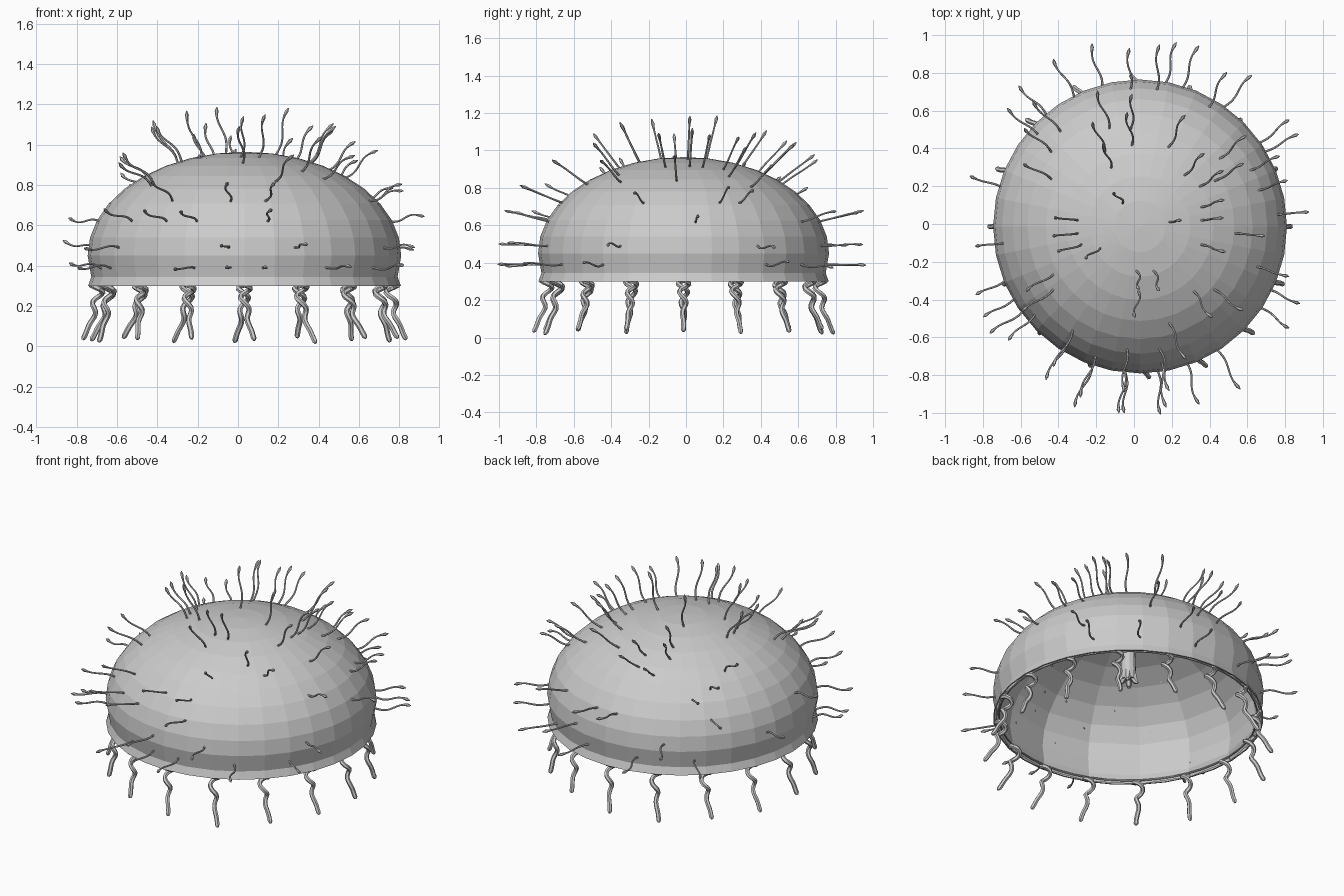
import bpy, bmesh, math, random
from mathutils import Vector

if "Cube" in bpy.data.objects:
    bpy.data.objects.remove(bpy.data.objects["Cube"])

random.seed(4)
CX, CY, CZ = 0.032, -0.013, 0.45     # centre of the bell dome
R, H = 0.778, 0.515                  # dome radius and height


def material(name, v):
    m = bpy.data.materials.new(name)
    m.diffuse_color = (v, v, v, 1)
    m.use_nodes = True
    m.node_tree.nodes["Principled BSDF"].inputs["Base Color"].default_value = m.diffuse_color
    return m


grey = material("grey", 0.6)


def lathe(name, profile, sides, flip=False):
    """Revolve (radius, z) points around the bell axis."""
    bm = bmesh.new()
    rings = []
    for r, z in profile:
        if r < 1e-4:
            rings.append([bm.verts.new((CX, CY, z))] * sides)
        else:
            rings.append([bm.verts.new((CX + r * math.cos(2 * math.pi * i / sides),
                                        CY + r * math.sin(2 * math.pi * i / sides), z))
                          for i in range(sides)])
    for a, b in zip(rings, rings[1:]):
        for i in range(sides):
            j = (i + 1) % sides
            quad = list(dict.fromkeys([a[i], a[j], b[j], b[i]]))
            bm.faces.new(quad[::-1] if flip else quad)
    me = bpy.data.meshes.new(name)
    bm.to_mesh(me)
    bm.free()
    me.materials.append(grey)
    ob = bpy.data.objects.new(name, me)
    bpy.context.collection.objects.link(ob)
    return ob


def tubes(name, paths, radius, resolution=1):
    """Bevelled curve through each path of (point, thickness), turned into a mesh."""
    cu = bpy.data.curves.new(name, 'CURVE')
    cu.dimensions = '3D'
    cu.bevel_depth = radius
    cu.bevel_resolution = resolution
    cu.use_fill_caps = True
    cu.materials.append(grey)
    for path in paths:
        sp = cu.splines.new('POLY')
        sp.points.add(len(path) - 1)
        for pt, (co, w) in zip(sp.points, path):
            pt.co = (*co, 1)
            pt.radius = w
    ob = bpy.data.objects.new(name, cu)
    bpy.context.collection.objects.link(ob)
    bpy.ops.object.select_all(action='DESELECT')
    ob.select_set(True)
    bpy.context.view_layer.objects.active = ob
    bpy.ops.object.convert(target='MESH')
    bpy.ops.object.shade_smooth_by_angle()


def dome(r, h, steps):
    return [(r * math.cos(t), CZ + h * math.sin(t))
            for t in (math.pi / 2 * i / steps for i in range(steps + 1))]


# Bell: outer skin with flared hem, and a coarser lining close behind it
lathe("bell", [(0.768, 0.3), (0.776, 0.3), (0.76, 0.345)] + dome(R, H, 9), 32)
lathe("bell_lining", [(0.768, 0.3), (0.75, 0.345)] + dome(0.765, 0.505, 8), 16, True)

# Central stalk hanging inside, with a frilled mouth
lathe("stalk", [(0.0, 0.56), (0.04, 0.55), (0.045, 0.6), (0.04, 0.75), (0.05, 0.95)], 12)
lips = []
for i in range(4):
    a = math.pi / 4 + i * math.pi / 2
    lips.append([((CX + r * math.cos(a), CY + r * math.sin(a), z), w)
                 for r, z, w in [(0.025, 0.61, 1), (0.032, 0.56, 1), (0.042, 0.535, .8), (0.055, 0.525, .4)]])
tubes("mouth_lips", lips, 0.02)

# Hairs: crown bases given in plan, lower ones by height and angle
crown = [(-.44, .385), (-.44, .24), (-.30, .02), (-.30, -.05), (-.28, -.11), (-.18, -.13),
         (-.06, .11), (-.12, .30), (-.155, .38), (-.01, .42), (-.02, .5), (-.13, .51),
         (.185, .41), (.27, .26), (.19, .01), (.36, .02), (.36, .09), (.35, .2), (.43, .23),
         (.46, .35), (.36, -.11), (.54, -.05), (.015, -.25), (.105, -.25), (.025, -.36),
         (.19, -.53), (.32, -.36), (.43, -.35), (-.43, -.27), (-.43, -.35)]
rows = {0.39: [210, 251, 264, 277, 302, 326, 35, 55, 80, 105, 130, 202],
        0.49: [216, 264, 289, 334, 31, 73, 117, 164],
        0.62: [220, 238, 251, 279, 5, 60, 83, 94, 138, 187],
        0.72: [237, 264, 279, 341, 17, 27, 130]}
bases = []
for x, y in crown:
    d = math.hypot(x - CX, y - CY) / R
    bases.append(Vector((x, y, CZ + H * math.sqrt(1 - d * d))))
for z, angles in rows.items():
    r = R * math.sqrt(1 - max(0, (z - CZ) / H) ** 2) - 0.008
    for a in map(math.radians, angles):
        bases.append(Vector((CX + r * math.cos(a), CY + r * math.sin(a), z)))

hairs = []
for b in bases:
    d = (b - Vector((CX, CY, min(b.z, CZ)))).normalized()
    side = Vector((0, 0, 1)).rotation_difference(d) @ Vector((1, 0, 0))
    length = random.uniform(0.22, 0.25) * (1 - 0.35 * d.x ** 4)
    phase, lean = random.uniform(-0.5, 0.5), random.uniform(-0.02, 0.03)
    path = []
    for i in range(-1, 13):
        t = i / 12
        sway = 0.011 * (math.sin(6.5 * t + phase) - math.sin(phase)) + lean * t
        w = 1 + (0.9 * math.exp(-((t - 0.9) / 0.07) ** 2)) - 0.25 * t
        path.append((b + d * length * t + side * sway, 0.4 if i == 12 else w))
    hairs.append(path)
tubes("hairs", hairs, 0.006)

# Tentacles: sixteen around the hem, coiled at the root and swept outward
tentacles = []
for k in range(16):
    a = 2 * math.pi * k / 16
    out = Vector((math.cos(a), math.sin(a), 0))
    tan = Vector((-math.sin(a), math.cos(a), 0))
    drop = random.uniform(0.262, 0.29)
    path = []
    for i in range(29):
        t = i / 28
        coil = 0.034 * (1 - t) ** 1.6
        turn = 15 * t ** 0.8
        p = Vector((CX, CY, 0.305 - drop * t)) + out * (0.728 + 0.075 * t * t + coil * math.cos(turn))
        p += tan * coil * math.sin(turn) + Vector((-math.sin(a) * 0.05 * t * t, 0, 0))
        path.append((p, 0.5 if i == 28 else 1.0))
    tentacles.append(path)
tubes("tentacles", tentacles, 0.0135)

# Thin cord inside the hem that the tentacles grow from
cord = [((CX + 0.742 * math.cos(i * math.pi / 24), CY + 0.742 * math.sin(i * math.pi / 24), 0.31), 1)
        for i in range(49)]
tubes("hem_cord", [cord], 0.005)
